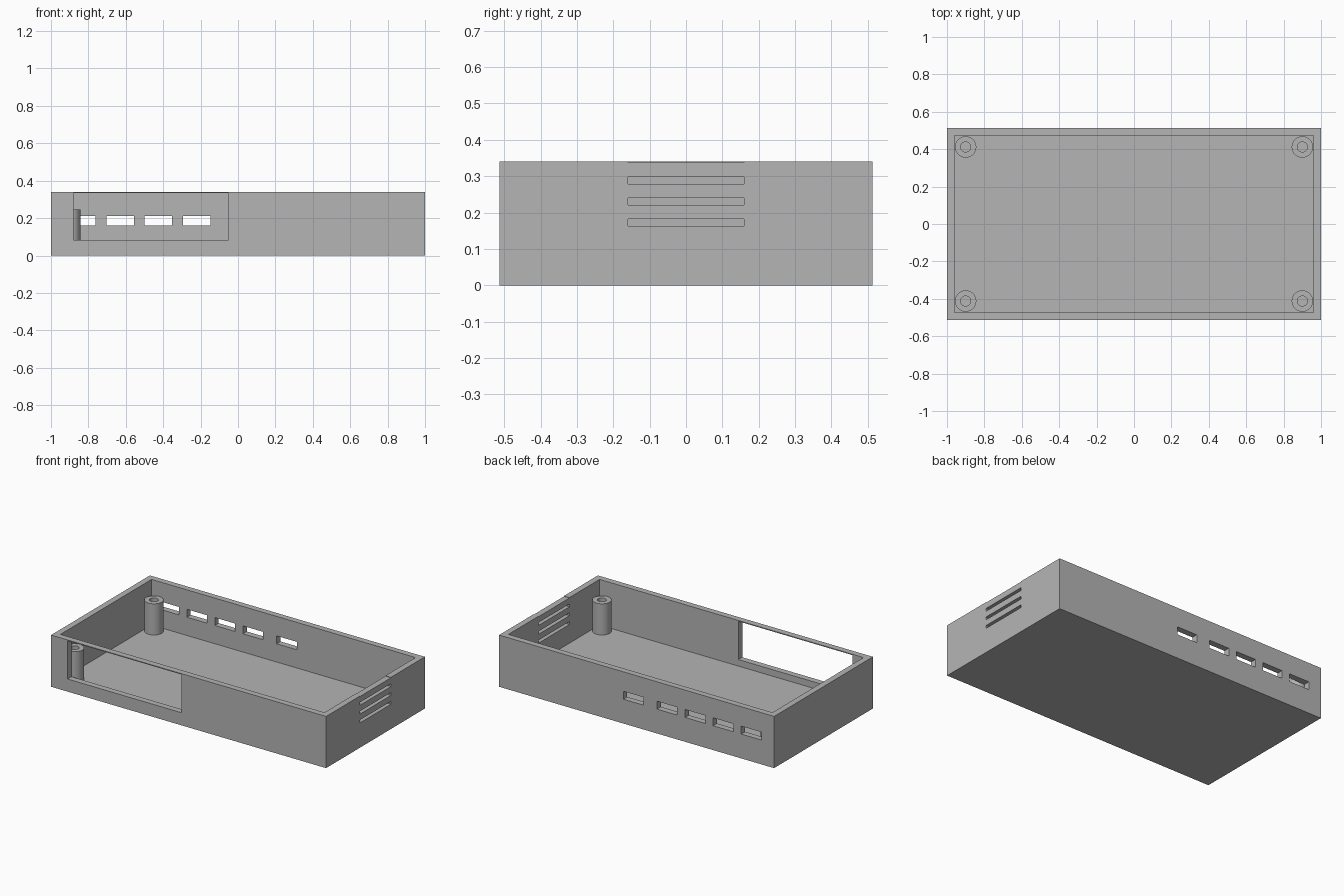
import bpy, bmesh, math
from mathutils import Vector

cube = bpy.data.objects.get("Cube")
if cube:
    bpy.data.objects.remove(cube, do_unlink=True)

grey = bpy.data.materials.new("plain grey")
grey.use_nodes = True
colour = (0.46, 0.46, 0.46, 1)
grey.diffuse_color = colour
grey.node_tree.nodes["Principled BSDF"].inputs["Base Color"].default_value = colour

HALF_X, HALF_Y, HEIGHT = 1.0, 0.513, 0.34
WALL, FLOOR = 0.04, 0.04


def make_object(name, bm):
    bmesh.ops.recalc_face_normals(bm, faces=bm.faces)
    mesh = bpy.data.meshes.new(name)
    bm.to_mesh(mesh)
    bm.free()
    mesh.materials.append(grey)
    obj = bpy.data.objects.new(name, mesh)
    bpy.context.collection.objects.link(obj)
    return obj


def make_box(name, x, y, z):
    """Box from (low, high) ranges on each axis."""
    bm = bmesh.new()
    bmesh.ops.create_cube(bm, size=1)
    for v in bm.verts:
        v.co = Vector([r[0] if c < 0 else r[1] for c, r in zip(v.co, (x, y, z))])
    return make_object(name, bm)


def cut(target, cutter):
    cutter.hide_render = True
    mod = target.modifiers.new("cut", 'BOOLEAN')
    mod.operation, mod.solver, mod.object = 'DIFFERENCE', 'EXACT', cutter
    bpy.context.view_layer.objects.active = target
    bpy.ops.object.modifier_apply(modifier=mod.name)
    bpy.data.objects.remove(cutter, do_unlink=True)


# Open tray
tray = make_box("case_tray", (-HALF_X, HALF_X), (-HALF_Y, HALF_Y), (0, HEIGHT))
inner_x, inner_y = HALF_X - WALL, HALF_Y - WALL
cut(tray, make_box("cavity", (-inner_x, inner_x), (-inner_y, inner_y), (FLOOR, 1)))

# Wide window in the front wall, leaving a thin strip under the rim
cut(tray, make_box("window", (-0.88, -0.05), (-0.6, -0.44), (0.083, 0.334)))

# Row of ports in the back wall
for x in (-0.908, -0.703, -0.5, -0.295, -0.05):
    cut(tray, make_box("port", (x, x + 0.147), (0.44, 0.6), (0.16, 0.212)))

# Vent slots in the +x wall; the highest one notches the rim
for i in range(4):
    z = 0.163 + i * 0.058
    cut(tray, make_box("vent", (0.9, 1.1), (-0.16, 0.16), (z, z + 0.019)))


# Hollow screw posts in the corners
def screw_post(name, x, y, outer=0.057, inner=0.027, top=0.245, sides=40):
    bm = bmesh.new()
    profile = [(inner, FLOOR), (inner, top), (outer, top), (outer, FLOOR)]
    verts = [bm.verts.new((r, 0, z)) for r, z in profile]
    edges = [bm.edges.new(pair) for pair in zip(verts, verts[1:])]
    bmesh.ops.spin(bm, geom=verts + edges, cent=(0, 0, 0), axis=(0, 0, 1),
                   angle=math.tau, steps=sides)
    bmesh.ops.remove_doubles(bm, verts=bm.verts, dist=0.0005)
    # Outer wall must face away from the axis
    bmesh.ops.recalc_face_normals(bm, faces=bm.faces)
    wall = max(bm.faces, key=lambda f: f.calc_center_median().xy.length)
    if wall.normal.xy.dot(wall.calc_center_median().xy) < 0:
        bmesh.ops.reverse_faces(bm, faces=bm.faces)
    post = make_object(name, bm)
    post.location = (x, y, 0)
    bpy.ops.object.select_all(action='DESELECT')
    post.select_set(True)
    bpy.context.view_layer.objects.active = post
    bpy.ops.object.shade_smooth_by_angle(angle=math.radians(30))


for side, sx in (("left", 1), ("right", -1)):
    for end, sy in (("front", -1), ("back", 1)):
        screw_post(f"{end}_{side}_screw_post", sx * 0.9, sy * 0.412)
